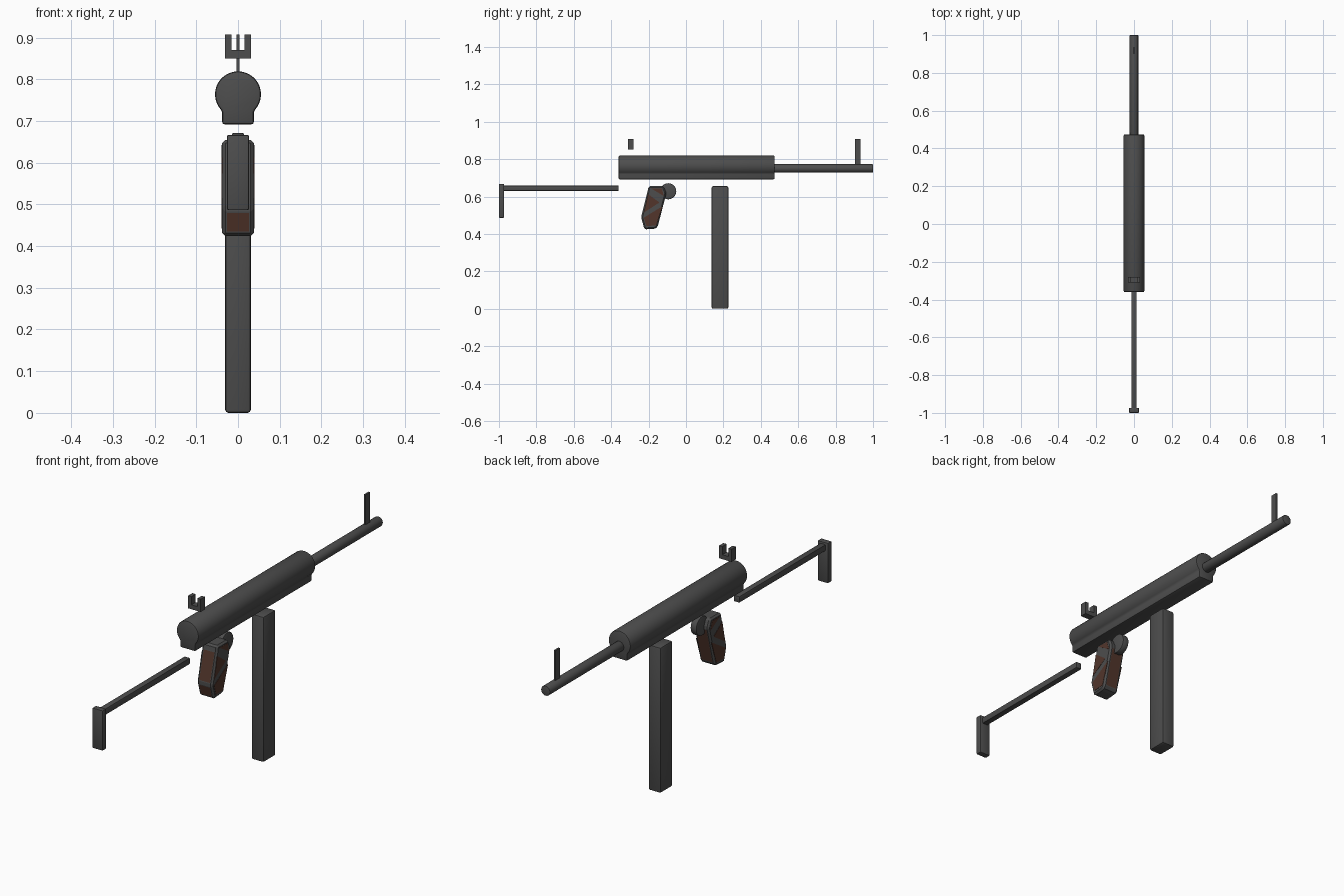
import bpy, bmesh, math
from mathutils import Vector, Matrix

if "Cube" in bpy.data.objects:
    bpy.data.objects.remove(bpy.data.objects["Cube"])


def material(name, rgb):
    m = bpy.data.materials.new(name)
    m.diffuse_color = (*rgb, 1)
    m.use_nodes = True
    m.node_tree.nodes["Principled BSDF"].inputs["Base Color"].default_value = m.diffuse_color
    return m


METAL = material("dark_metal", (0.075, 0.075, 0.075))
WOOD = material("brown_wood", (0.085, 0.036, 0.024))


def finish(name, bm, mats=(METAL,), smooth=False):
    bmesh.ops.recalc_face_normals(bm, faces=bm.faces)
    me = bpy.data.meshes.new(name)
    bm.to_mesh(me)
    bm.free()
    ob = bpy.data.objects.new(name, me)
    bpy.context.collection.objects.link(ob)
    for m in mats:
        me.materials.append(m)
    if smooth:
        bpy.ops.object.select_all(action='DESELECT')
        ob.select_set(True)
        bpy.context.view_layer.objects.active = ob
        bpy.ops.object.shade_smooth_by_angle(angle=math.radians(35))
    return ob


def bevel(bm, width, segments=2, min_angle=30):
    edges = [e for e in bm.edges if e.is_manifold
             and e.calc_face_angle(0) > math.radians(min_angle)]
    bmesh.ops.bevel(bm, geom=edges, offset=width, segments=segments,
                    affect='EDGES', profile=0.5, clamp_overlap=True)


def prism(points, direction, bm=None):
    """Extrude a polygon of 3D points along a direction."""
    bm = bm or bmesh.new()
    f = bm.faces.new([bm.verts.new(p) for p in points])
    r = bmesh.ops.extrude_face_region(bm, geom=[f], use_keep_orig=True)
    new = [v for v in r["geom"] if isinstance(v, bmesh.types.BMVert)]
    bmesh.ops.translate(bm, verts=new, vec=Vector(direction))
    bmesh.ops.recalc_face_normals(bm, faces=bm.faces)
    return bm


def box(name, x, y, z, width=0.0):
    """Box from (min, max) ranges, optionally bevelled."""
    bm = bmesh.new()
    bmesh.ops.create_cube(bm, size=1)
    for v in bm.verts:
        v.co = [r[0] + (c + 0.5) * (r[1] - r[0]) for c, r in zip(v.co, (x, y, z))]
    if width:
        bevel(bm, width)
    return finish(name, bm, smooth=bool(width))


def cylinder(name, centre, radius, length, axis, width):
    bm = bmesh.new()
    rot = Matrix.Rotation(math.pi / 2, 4, 'X' if axis == 'Y' else 'Y')
    bmesh.ops.create_cone(bm, cap_ends=True, segments=32, radius1=radius,
                          radius2=radius, depth=length,
                          matrix=Matrix.Translation(centre) @ rot)
    bevel(bm, width)
    return finish(name, bm, smooth=True)


# receiver: round tube merged with a flat rail underneath
R, CZ, HW = 0.055, 0.764, 0.038
a0 = -math.acos(HW / R)
a1 = math.pi - a0
profile = [(R * math.cos(a0 + (a1 - a0) * i / 40), -0.36,
            CZ + R * math.sin(a0 + (a1 - a0) * i / 40)) for i in range(41)]
profile += [(-HW, -0.36, 0.692), (HW, -0.36, 0.692)]
bm = prism(profile, (0, 0.834, 0))
bevel(bm, 0.006)
finish("receiver", bm, smooth=True)

# barrel and sights
cylinder("barrel", (0, 0.73, 0.75), 0.0225, 0.54, 'Y', 0.003)
box("front_sight", (-0.004, 0.004), (0.903, 0.934), (0.75, 0.907))
u = [(-.031, .85), (.031, .85), (.031, .907), (.015, .907), (.015, .87),
     (-.015, .87), (-.015, .907), (-.031, .907)]
finish("rear_sight", prism([(x, -0.31, z) for x, z in u], (0, 0.03, 0)))

# magazine
box("magazine", (-0.031, 0.031), (0.137, 0.226), (0, 0.655), 0.008)

# stock
box("stock_rod", (-0.0135, 0.0135), (-0.985, -0.36), (0.63, 0.658), 0.003)
box("butt_plate", (-0.026, 0.026), (-1.0, -0.973), (0.486, 0.667), 0.004)

# trigger disc
cylinder("trigger_disc", (0, -0.095, 0.628), 0.043, 0.03, 'X', 0.004)

# grip: chamfered body with wooden front and back panels
side = [(-0.20, 0.655), (-0.12, 0.655), (-0.105, 0.618), (-0.152, 0.436),
        (-0.165, 0.428), (-0.222, 0.424), (-0.24, 0.49), (-0.205, 0.63)]
bm = prism([(-HW, y, z) for y, z in side], (2 * HW, 0, 0))
bevel(bm, 0.008, 1, 10)
bm.normal_update()
panels = [f for f in bm.faces if abs(f.normal.y) > 0.7
          and abs(f.normal.x) < 0.1 and f.calc_area() > 0.002]
bmesh.ops.inset_individual(bm, faces=panels, thickness=0.005)
for f in panels:
    f.material_index = 1
finish("grip", bm, (METAL, WOOD))

# wooden side inlays, separated by the metal zigzag
inlays = [
    [(-0.186, 0.643), (-0.130, 0.643), (-0.118, 0.602)],
    [(-0.203, 0.613), (-0.142, 0.568), (-0.224, 0.515)],
    [(-0.126, 0.548), (-0.160, 0.445), (-0.212, 0.442), (-0.225, 0.487)],
]
for s, label in ((1, "right"), (-1, "left")):
    bm = bmesh.new()
    for poly in inlays:
        prism([(s * (HW - 0.001), y, z) for y, z in poly], (s * 0.002, 0, 0), bm)
    finish("grip_inlay_" + label, bm, (WOOD,))
